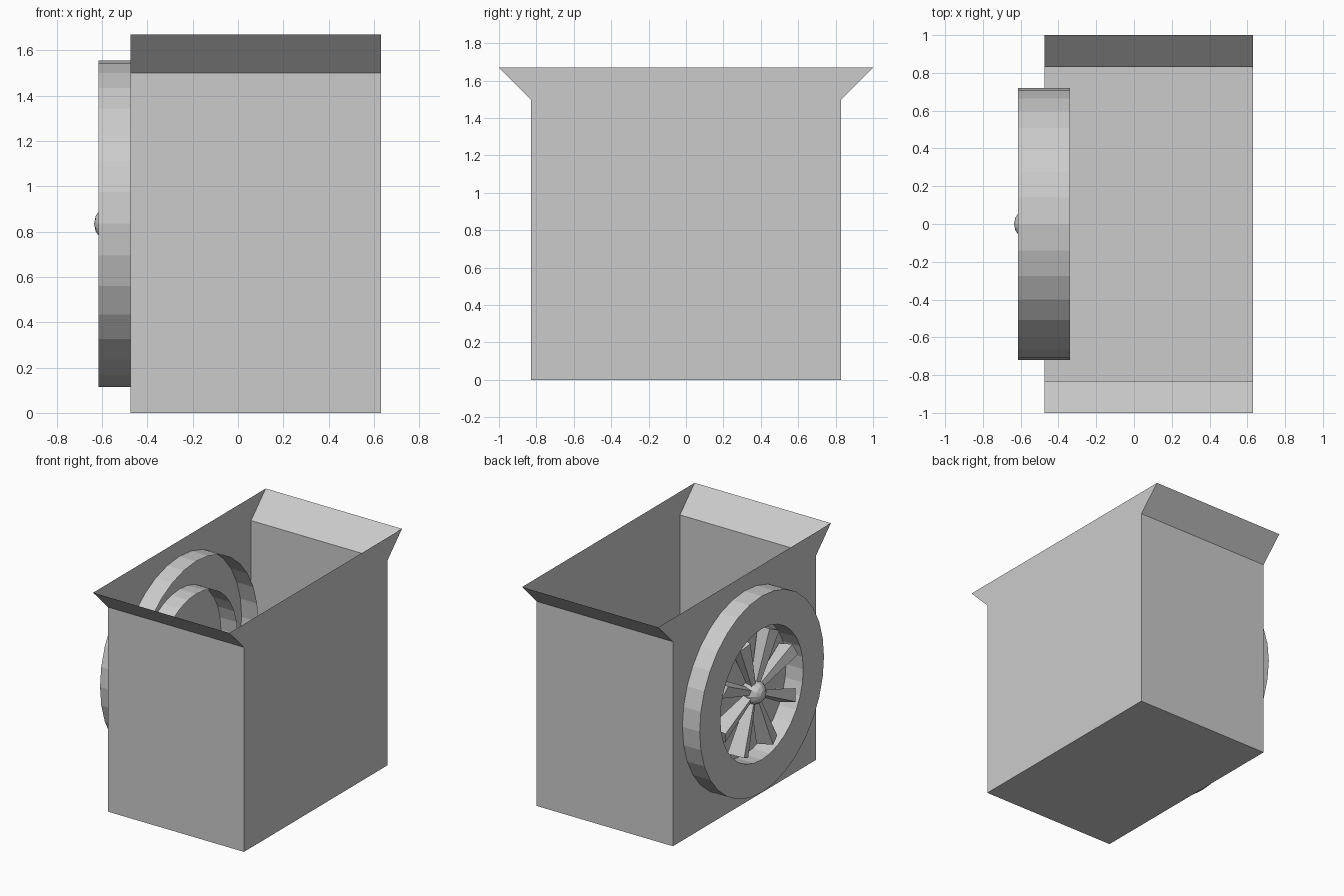
import bpy, bmesh, math
from mathutils import Matrix

if "Cube" in bpy.data.objects:
    bpy.data.objects.remove(bpy.data.objects["Cube"])

HUB_Z = 0.835


def make(name, bm, fix=True):
    if fix:
        bmesh.ops.recalc_face_normals(bm, faces=bm.faces)
    me = bpy.data.meshes.new(name)
    bm.to_mesh(me)
    bm.free()
    ob = bpy.data.objects.new(name, me)
    bpy.context.collection.objects.link(ob)
    return ob


# Open-topped box with thin walls: one outline swept across x, the top left open
outline = [(-1, 1.67), (-0.83, 1.5), (-0.83, 0), (0.83, 0), (0.83, 1.5), (1, 1.67)]
bm = bmesh.new()
left, right = [[bm.verts.new((x, y, z)) for y, z in outline] for x in (-0.475, 0.63)]
for i in range(5):
    bm.faces.new((left[i], left[i + 1], right[i + 1], right[i]))
bm.faces.new(left)
bm.faces.new(right)
make("open_box", bm)


# Fan surround: two tubes joined by a flat front, open on the inside
bm = bmesh.new()
rings = []
for x, r in ((-0.34, 0.72), (-0.615, 0.72), (-0.615, 0.48), (-0.34, 0.48)):
    rings.append([bm.verts.new((x, r * math.cos(k * math.tau / 32),
                                HUB_Z + r * math.sin(k * math.tau / 32))) for k in range(32)])
for a, b in zip(rings, rings[1:]):
    for k in range(32):
        n = (k + 1) % 32
        bm.faces.new((a[k], a[n], b[n], b[k]))
make("fan_surround", bm)

# Fan blades: tapered bars, thin at the hub and deep at the tip, standing off the wall
for i in range(8):
    bm = bmesh.new()
    bmesh.ops.create_cube(bm, size=1)
    for v in bm.verts:
        tip = v.co.z > 0
        v.co.x *= 0.12 if tip else 0.05
        v.co.y *= 0.09 if tip else 0.03
        v.co.z = 0.44 if tip else 0.03
    pitch = Matrix.Rotation(math.radians(-15), 4, 'Z')
    turn = Matrix.Rotation(math.radians(24 + 45 * i), 4, 'X')
    bm.transform(Matrix.Translation((-0.545, 0, HUB_Z)) @ turn @ pitch)
    make("fan_blade", bm)

# Rounded hub cap
bm = bmesh.new()
bmesh.ops.create_uvsphere(bm, u_segments=12, v_segments=8, radius=0.085)
bm.transform(Matrix.Translation((-0.55, 0, HUB_Z)) @ Matrix.Rotation(math.pi / 2, 4, 'Y'))
make("fan_hub", bm)
